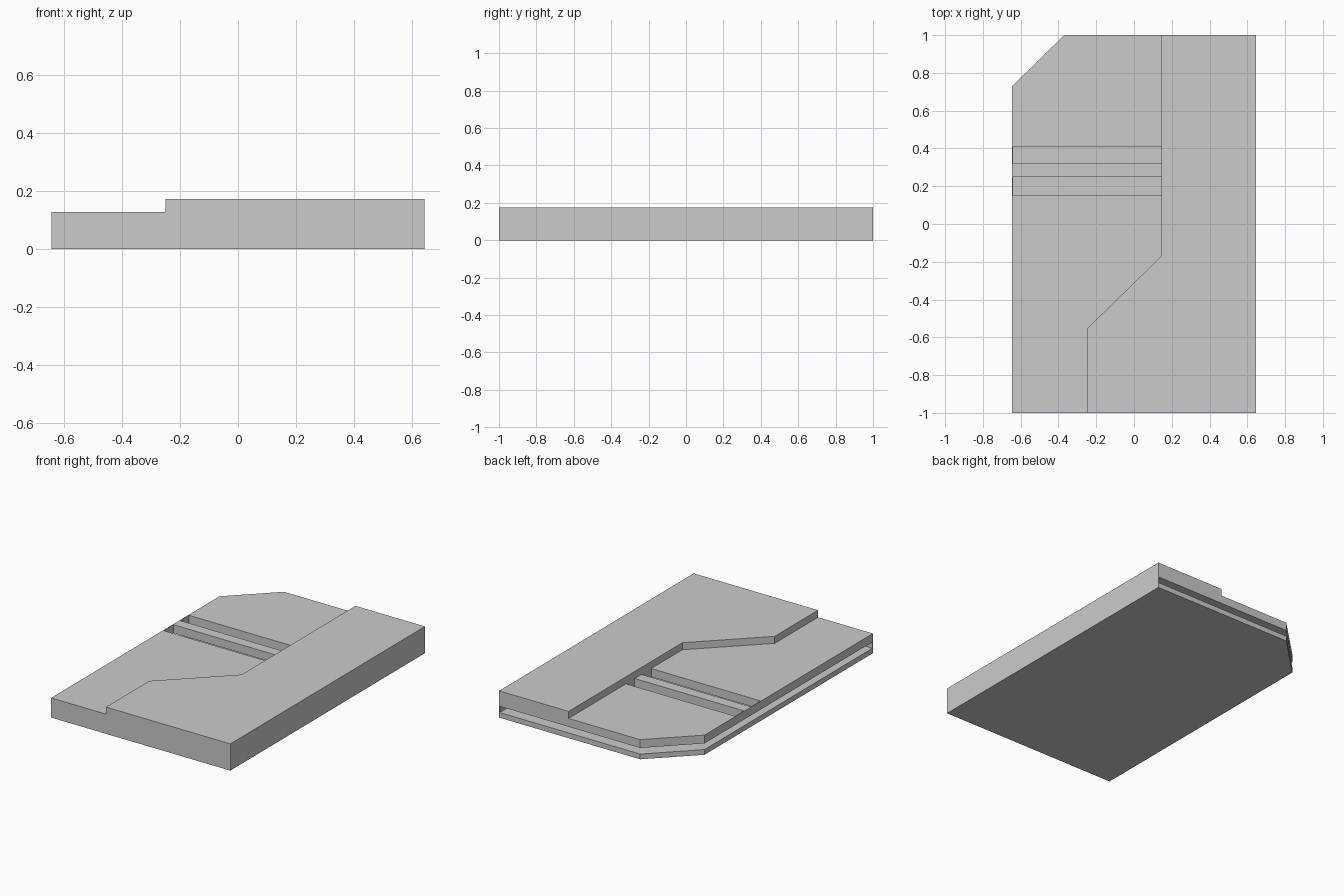
import bpy, bmesh

if "Cube" in bpy.data.objects:
    bpy.data.objects.remove(bpy.data.objects["Cube"])

grey = bpy.data.materials.new("light_grey")
grey.diffuse_color = (0.6, 0.6, 0.6, 1)
grey.use_nodes = True
grey.node_tree.nodes["Principled BSDF"].inputs["Base Color"].default_value = grey.diffuse_color


def prism(name, pts, z0, z1):
    """Extrude a flat outline from z0 to z1."""
    bm = bmesh.new()
    lo = [bm.verts.new((x, y, z0)) for x, y in pts]
    hi = [bm.verts.new((x, y, z1)) for x, y in pts]
    bm.faces.new(lo)
    bm.faces.new(hi)
    n = len(pts)
    for i in range(n):
        j = (i + 1) % n
        bm.faces.new((lo[i], lo[j], hi[j], hi[i]))
    bmesh.ops.recalc_face_normals(bm, faces=bm.faces[:])
    me = bpy.data.meshes.new(name)
    bm.to_mesh(me)
    bm.free()
    me.materials.append(grey)
    ob = bpy.data.objects.new(name, me)
    bpy.context.collection.objects.link(ob)
    return ob


def box(name, x0, x1, y0, y1, z0, z1):
    return prism(name, [(x0, y0), (x1, y0), (x1, y1), (x0, y1)], z0, z1)


def cut(ob, cutter):
    """Subtract the cutter for good, then remove it."""
    cutter.hide_render = True
    mod = ob.modifiers.new("cut", 'BOOLEAN')
    mod.operation = 'DIFFERENCE'
    mod.solver = 'EXACT'
    mod.object = cutter
    bpy.context.view_layer.update()
    dg = bpy.context.evaluated_depsgraph_get()
    me = bpy.data.meshes.new_from_object(ob.evaluated_get(dg))
    ob.modifiers.clear()
    ob.data = me
    bpy.data.objects.remove(cutter)


W, WALL = 0.645, 0.005

# body: slab with one clipped corner
body = prism("card_body", [(-W, -1), (W, -1), (W, 1), (-0.37, 1), (-W, 0.73)], 0, 0.174)

# lowered area left of the slanted step
cut(body, prism("step_cutter", [(0.145, 1.2), (0.145, -0.17), (-0.25, -0.555),
                                (-0.25, -1.2), (-0.9, -1.2), (-0.9, 1.2)], 0.128, 0.3))

# gap between the two plates, open at the left and back
cut(body, box("gap_cutter", -0.9, W - WALL, -1 + WALL, 1.2, 0.034, 0.074))

# two long slots through the upper plate
for y0, y1 in ((0.15, 0.25), (0.32, 0.41)):
    cut(body, box("slot_cutter", -W + WALL, 0.145, y0, y1, 0.055, 0.128 + 0.02))
